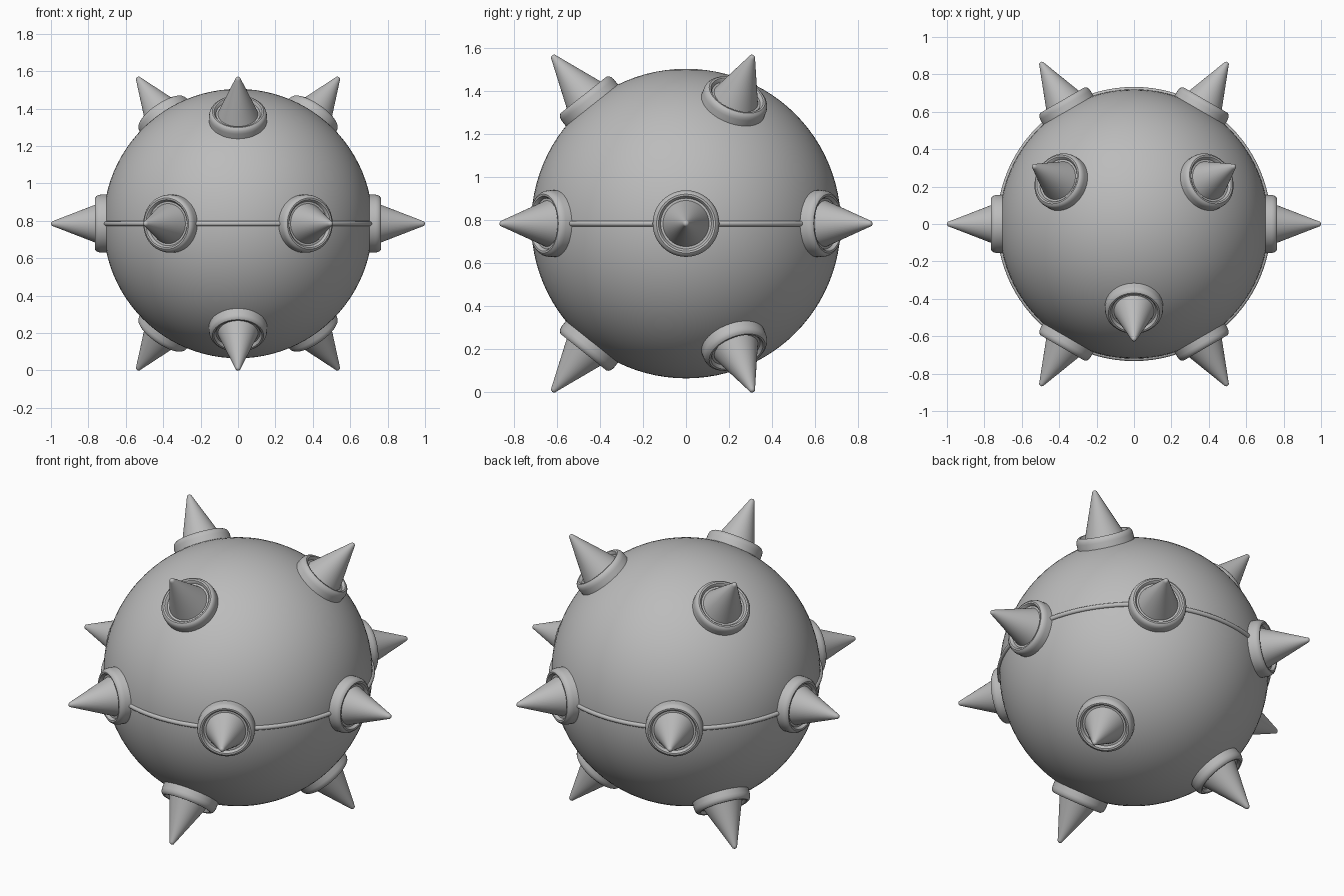
import bpy
import bmesh
from math import radians, cos, sin, tau
from mathutils import Vector

cube = bpy.data.objects.get("Cube")
if cube:
    bpy.data.objects.remove(cube, do_unlink=True)

CENTRE = Vector((0, 0, 0.785))
RADIUS = 0.72

grey = bpy.data.materials.new("plain_grey")
grey.use_nodes = True
grey.diffuse_color = (0.5, 0.5, 0.5, 1)
grey.node_tree.nodes["Principled BSDF"].inputs["Base Color"].default_value = (0.5, 0.5, 0.5, 1)


def smooth(obj):
    bpy.ops.object.select_all(action="DESELECT")
    obj.select_set(True)
    bpy.context.view_layer.objects.active = obj
    bpy.ops.object.shade_smooth_by_angle(angle=radians(35))


def finish(obj, name):
    obj.name = obj.data.name = name
    obj.data.materials.append(grey)
    smooth(obj)


def lathe_mesh(name, profile, steps=48):
    """Turn a (radius, height) profile around the z axis."""
    bm = bmesh.new()
    verts = [bm.verts.new((r, 0, h)) for r, h in profile]
    edges = [bm.edges.new(pair) for pair in zip(verts, verts[1:])]
    bmesh.ops.spin(bm, geom=verts + edges, cent=(0, 0, 0), axis=(0, 0, 1),
                   angle=tau, steps=steps)
    bmesh.ops.remove_doubles(bm, verts=bm.verts, dist=0.0001)
    bmesh.ops.recalc_face_normals(bm, faces=bm.faces)
    mesh = bpy.data.meshes.new(name)
    bm.to_mesh(mesh)
    bm.free()
    return mesh


# Round body
bpy.ops.mesh.primitive_uv_sphere_add(segments=96, ring_count=48, radius=RADIUS, location=CENTRE)
finish(bpy.context.object, "body")

# Thin raised seam around the equator
bpy.ops.mesh.primitive_torus_add(major_radius=RADIUS, minor_radius=0.013,
                                 major_segments=96, minor_segments=12, location=CENTRE)
finish(bpy.context.object, "equator_seam")

# Collar with rounded rim, and cone with blunt tip; heights are from the body centre
collar = lathe_mesh("spike_collar", [
    (0, 0.66), (0.155, 0.66), (0.155, 0.735), (0.152, 0.749), (0.146, 0.759),
    (0.137, 0.765), (0.128, 0.764), (0.122, 0.757), (0.118, 0.748), (0, 0.748)])
cone = lathe_mesh("spike_cone", [
    (0, 0.70), (0.107, 0.748), (0.015, 0.986), (0.012, 0.994), (0.007, 0.998), (0, 1.0)])
for mesh in (collar, cone):
    mesh.materials.append(grey)


def add_spike(name, azimuth, elevation):
    a, e = radians(azimuth), radians(elevation)
    direction = Vector((cos(e) * cos(a), cos(e) * sin(a), sin(e)))
    for part, mesh in (("collar", collar), ("cone", cone)):
        obj = bpy.data.objects.new(f"{name}_{part}", mesh)
        obj.location = CENTRE
        obj.rotation_euler = direction.to_track_quat("Z", "Y").to_euler()
        bpy.context.collection.objects.link(obj)
        smooth(obj)


# Six spikes around the equator, three above and three below
for i in range(6):
    add_spike(f"equator_spike_{i + 1}", i * 60, 0)
for i, side in enumerate(("front", "back_left", "back_right")):
    add_spike(f"upper_{side}_spike", -90 + i * 120, 51.5)
    add_spike(f"lower_{side}_spike", -90 + i * 120, -51.5)
